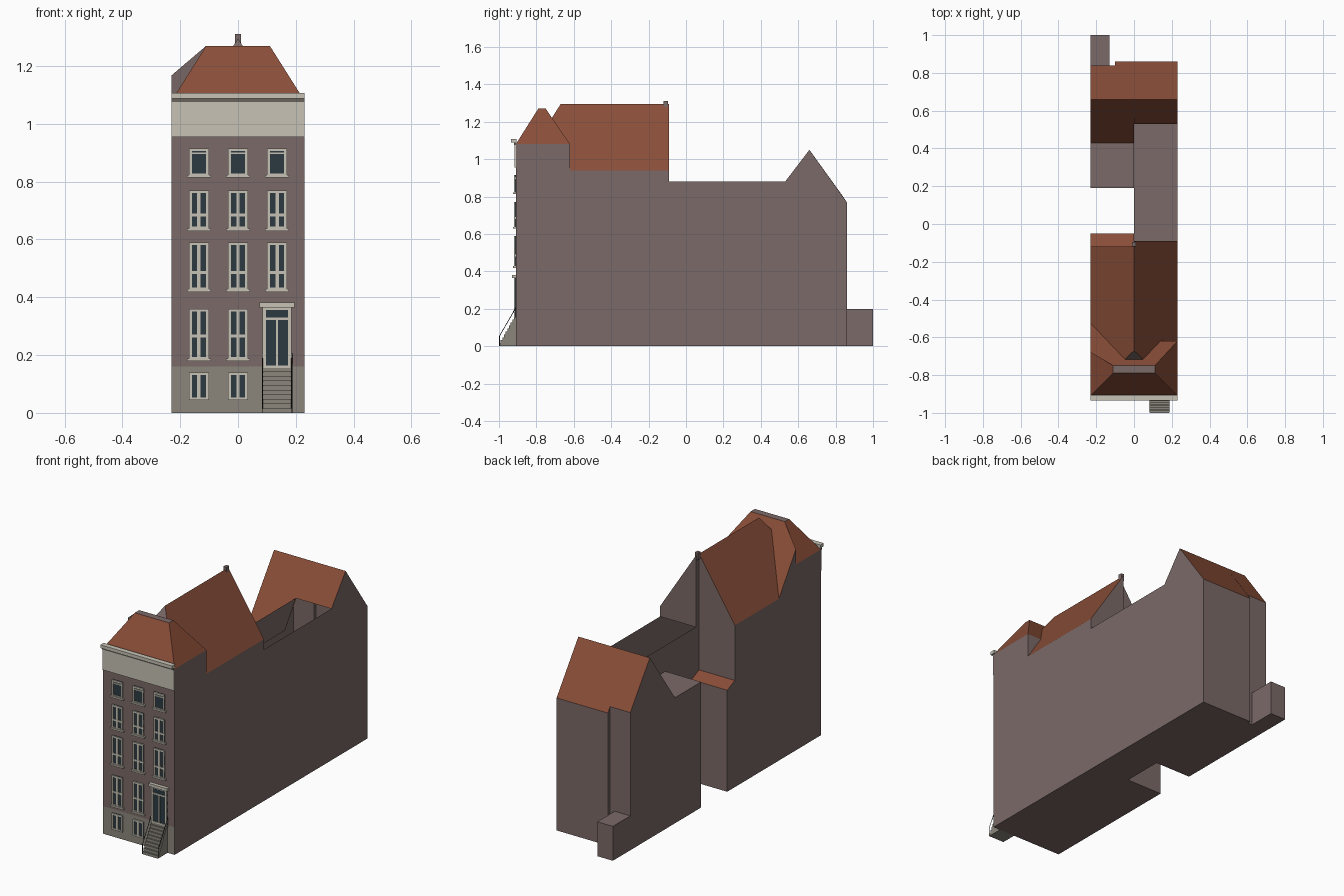
import bpy, bmesh
from mathutils import Vector

cube = bpy.data.objects.get("Cube")
if cube:
    bpy.data.objects.remove(cube, do_unlink=True)


def material(name, rgb):
    m = bpy.data.materials.new(name)
    m.use_nodes = True
    m.diffuse_color = (*rgb, 1)
    m.node_tree.nodes["Principled BSDF"].inputs["Base Color"].default_value = (*rgb, 1)
    return m


BRICK = material("brick", (.195, .142, .135))
TILE = material("roof_tile", (.25, .075, .039))
CREAM = material("cream_paint", (.57, .54, .46))
STONE = material("plinth_stone", (.26, .24, .2))
GLASS = material("dark_glass", (.025, .042, .053))
IRON = material("black_iron", (.012, .012, .013))
SHADE = material("cornice_shadow", (.14, .125, .105))


def finish(name, bm, *mats):
    me = bpy.data.meshes.new(name)
    bm.to_mesh(me)
    bm.free()
    for m in mats:
        me.materials.append(m)
    ob = bpy.data.objects.new(name, me)
    bpy.context.collection.objects.link(ob)
    return ob


def cube_mesh(bm, x, y, z):
    vs = bmesh.ops.create_cube(bm, size=1)["verts"]
    for v in vs:
        v.co = [r[0] + (c + .5) * (r[1] - r[0]) for c, r in zip(v.co, (x, y, z))]


def block(name, x, y, z, mat):
    bm = bmesh.new()
    cube_mesh(bm, x, y, z)
    return finish(name, bm, mat)


def cut_block(name, x, y, z, cuts):
    """Brick block trimmed by planes (point, outward normal, material slot)."""
    bm = bmesh.new()
    cube_mesh(bm, x, y, z)
    for co, no, slot in cuts:
        bmesh.ops.bisect_plane(bm, geom=bm.verts[:] + bm.edges[:] + bm.faces[:], dist=1e-5,
                               plane_co=co, plane_no=Vector(no).normalized(), clear_outer=True)
        rim = [e for e in bm.edges if e.is_boundary]
        if rim:
            for f in bmesh.ops.holes_fill(bm, edges=rim, sides=0)["faces"]:
                f.material_index = slot
    bmesh.ops.recalc_face_normals(bm, faces=bm.faces[:])
    return finish(name, bm, BRICK, TILE)


def panel(name, pts, out, mat=None):
    bm = bmesh.new()
    f = bm.faces.new([bm.verts.new(p) for p in pts])
    f.normal_update()
    if f.normal.dot(Vector(out)) < 0:
        f.normal_flip()
    return finish(name, bm, mat or BRICK)


def side_wall(name, x, profile, sign):
    panel(name, [(x, y, z) for y, z in profile], (sign, 0, 0))


def cross_wall(name, y, x, z, sign, mat=None):
    panel(name, [(x[0], y, z[0]), (x[1], y, z[0]), (x[1], y, z[1]), (x[0], y, z[1])],
          (0, sign, 0), mat)


def slope(name, x, a, b, mat):
    """Roof sheet across x from (y, z) point a to b."""
    panel(name, [(x[0], *a), (x[1], *a), (x[1], *b), (x[0], *b)], (0, 0, 1), mat)


W, F, B = .23, -.91, .86
LEFT, RIGHT = (-W, 0), (0, W)

# Outer shell, open above the yard
side_wall("long_side_wall", W, [(F, 0), (B, 0), (B, .77), (.66, 1.05), (.53, .88),
                                (-.09, .88), (-.09, .94), (F, .94)], 1)
side_wall("front_house_side_wall", -W, [(F, 0), (-.05, 0), (-.05, .59), (-.12, .62),
                                        (-.12, .94), (F, .94)], -1)
side_wall("rear_house_side_wall", -W, [(.19, 0), (.84, 0), (.84, .8), (.66, 1.05),
                                       (.43, .73), (.19, .73)], -1)
side_wall("yard_wall", 0, [(-.05, 0), (.19, 0), (.19, .73), (.43, .73), (.53, .88), (-.09, .88),
                           (-.09, .94), (-.12, .94), (-.12, .62), (-.05, .59)], -1)
cross_wall("front_plinth", F, (-W, W), (0, .16), -1, STONE)
cross_wall("front_wall", F, (-W, W), (.16, .94), -1)
cross_wall("back_wall", B, (-.1, W), (0, .77), 1)
cross_wall("back_recess_wall", .84, (-W, -.1), (0, .8), 1)
side_wall("back_recess_jamb", -.1, [(.84, 0), (B, 0), (B, .77), (.84, .8)], -1)
cross_wall("gap_rear_wall", .19, LEFT, (0, .73), -1)
cross_wall("gap_front_wall", -.05, LEFT, (0, .59), 1)
cross_wall("upper_back_wall", -.12, LEFT, (.62, .94), 1)
cross_wall("gable_foot", -.09, RIGHT, (.88, .94), 1)
for fname, ys, xs in (("front_floor", (F, -.05), (-W, W)), ("yard_floor", (-.05, .19), RIGHT),
                      ("rear_floor", (.19, .84), (-W, W)), ("back_floor", (.84, B), (-.1, W))):
    panel(fname, [(xs[0], ys[0], 0), (xs[1], ys[0], 0), (xs[1], ys[1], 0), (xs[0], ys[1], 0)],
          (0, 0, -1))
block("back_shed", (-W, -.13), (.84, 1), (0, .2), BRICK)

# Rear house roof, flat roof and lean-to
slope("rear_roof_inner_left", LEFT, (.43, .73), (.66, 1.05), TILE)
slope("rear_roof_inner_right", RIGHT, (.53, .88), (.66, 1.05), TILE)
slope("rear_roof_outer_left", (-W, -.1), (.66, 1.05), (.84, .8), TILE)
slope("rear_roof_outer_right", (-.1, W), (.66, 1.05), (B, .77), TILE)
slope("flat_roof", LEFT, (.19, .73), (.43, .73), BRICK)
slope("lean_to_roof", LEFT, (-.12, .62), (-.05, .59), TILE)

# Main gabled roof, one half per side of the ridge
ridge = 1.295
for name, xs, end, s in (("main_roof_left", LEFT, -.12, -1), ("main_roof_right", RIGHT, -.09, 1)):
    cut_block(name, xs, (-.78, end), (.94, ridge + .01), [
        ((0, 0, ridge), (s * (ridge - .94), 0, W), 1),
        ((0, -.67, ridge), (0, -.095, .06), 0)])
block("ridge_end_cap", (-.01, .01), (-.12, -.095), (1.27, 1.31), BRICK)

# Hipped front roof with a flat top
front_cut = ((0, F, 1.08), (0, -.19, .12), 1)
back_cut = ((0, -.75, 1.27), (0, .19, .13), 1)
for name, xs, end, s in (("front_roof_left", LEFT, -.51, -1), ("front_roof_right", RIGHT, -.62, 1)):
    cut_block(name, xs, (F, end), (.94, 1.27),
              [front_cut, back_cut, ((s * W, 0, 1.08), (s * .19, 0, .12), 1)])
cut_block("valley_wedge", LEFT, (-.75, -.51), (.94, 1.27),
          [back_cut, ((-W, -.68, 1), (-.07, -.12, 0), 0)])

# Cornice
block("frieze", (-W, W), (F - .006, F), (.955, 1.075), CREAM)
block("cornice_recess", (-W, W), (F - .01, F), (1.075, 1.09), SHADE)
block("gutter", (-W, W), (F - .025, F + .005), (1.088, 1.107), CREAM)


def framed(name, cx, z0, z1, w, bars):
    """Glazed opening: glass plate, border, extra bars given as (x0, x1, z0, z1) offsets."""
    h, t = w / 2, .009
    block(name + "_glass", (cx - h, cx + h), (F - .004, F), (z0, z1), GLASS)
    bm = bmesh.new()
    rects = [(-h, -h + t, z0, z1), (h - t, h, z0, z1),
             (-h, h, z0, z0 + t), (-h, h, z1 - t, z1)] + bars
    for a, b, c, d in rects:
        cube_mesh(bm, (cx + a, cx + b), (F - .009, F), (c, d))
    finish(name + "_frame", bm, CREAM)


# Windows by storey: bottom, top, number of columns, kind
storeys = [("basement", .045, .14, 2), ("ground", .185, .36, 2), ("first", .425, .59, 3),
           ("second", .635, .77, 3), ("top", .82, .915, 3)]
for storey, z0, z1, count in storeys:
    for i in range(count):
        cx = (i - 1) * .135
        mid = z0 + (z1 - z0) * (.46 if storey == "ground" else .37)
        bars = [(-.006, .006, z0, z1)]
        if storey == "top":
            bars = [(-.035, .035, z1 - .02, z1 - .014)]
        elif storey != "basement":
            bars.append((-.035, .035, mid - .005, mid + .005))
        name = f"{storey}_window_{i + 1}"
        framed(name, cx, z0, z1, .068, bars)
        if storey != "basement":
            block(name + "_sill", (cx - .042, cx + .042), (F - .014, F), (z0 - .006, z0 + .003), CREAM)

# Front door with surround
DX = .135
framed("door", DX, .155, .365, .1, [(-.05, -.038, .155, .365), (.038, .05, .155, .365),
                                    (-.05, .05, .322, .33), (-.004, .004, .155, .325)])
block("door_hood", (DX - .06, DX + .06), (F - .02, F), (.365, .382), CREAM)

# Stoop and railings
steps, depth, rise = 10, .09, .16
bm = bmesh.new()
for i in range(steps):
    cube_mesh(bm, (DX - .05, DX + .05), (-1 + depth * i / steps, F),
              (rise * i / steps, rise * (i + 1) / steps))
finish("stoop_steps", bm, STONE)
for side, s in (("left", 1), ("right", -1)):
    curve = bpy.data.curves.new(side + "_railing", "CURVE")
    curve.dimensions = "3D"
    curve.bevel_depth, curve.bevel_resolution = .0018, 0
    x = DX + s * .051
    for path in ([(x, -.997, 0), (x, -.997, .055), (x, F, .205)], [(x, F - .003, .15), (x, F - .003, .203)]):
        sp = curve.splines.new("POLY")
        sp.points.add(len(path) - 1)
        for p, co in zip(sp.points, path):
            p.co = (*co, 1)
    curve.materials.append(IRON)
    bpy.context.collection.objects.link(bpy.data.objects.new(side + "_railing", curve))
